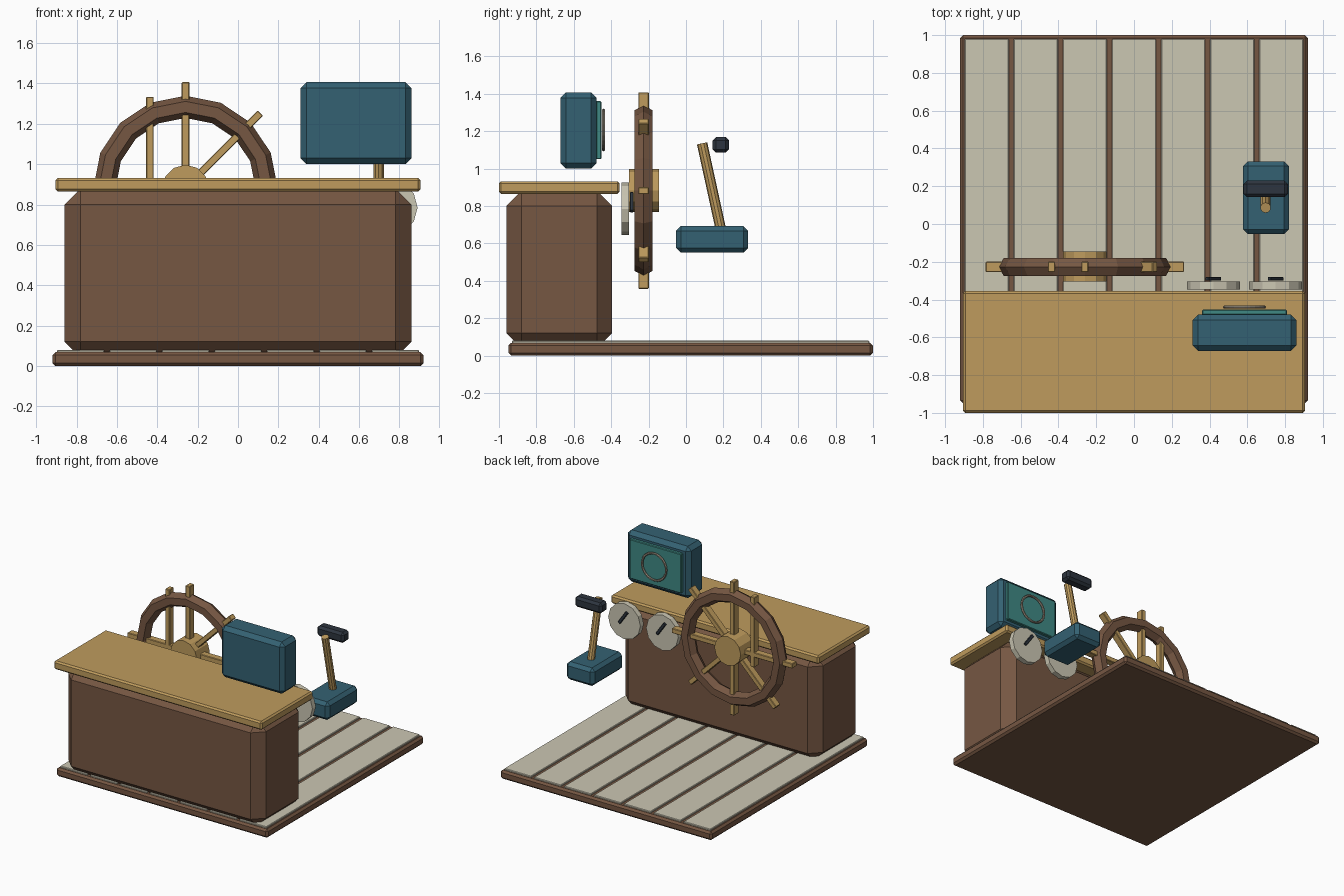
import bpy
from math import radians, sin, cos, pi

if "Cube" in bpy.data.objects:
    bpy.data.objects.remove(bpy.data.objects["Cube"])


def material(name, rgb):
    m = bpy.data.materials.new(name)
    m.diffuse_color = (*rgb, 1)
    m.use_nodes = True
    m.node_tree.nodes["Principled BSDF"].inputs["Base Color"].default_value = m.diffuse_color
    return m


WOOD = material("dark_wood", (0.18, 0.095, 0.055))
TAN = material("tan_wood", (0.52, 0.33, 0.11))
DECK = material("pale_deck", (0.60, 0.57, 0.45))
BLUE = material("blue_casing", (0.034, 0.12, 0.17))
GLASS = material("screen_teal", (0.05, 0.25, 0.23))
DARK = material("dark_grip", (0.027, 0.036, 0.05))
METAL = material("metal", (0.32, 0.28, 0.22))


def finish(name, mat):
    o = bpy.context.object
    o.name = name
    o.data.materials.append(mat)
    return o


def box(name, mat, x, y, z, bevel=0.0):
    """Chamfered box from its (min, max) ranges."""
    loc = [(r[0] + r[1]) / 2 for r in (x, y, z)]
    bar = block(name, mat, loc, [r[1] - r[0] for r in (x, y, z)], bevel)
    return bar


def block(name, mat, loc, size, bevel=0.0, rot_y=0.0):
    bpy.ops.mesh.primitive_cube_add(size=1, location=loc)
    o = finish(name, mat)
    for v in o.data.vertices:
        v.co = [c * s for c, s in zip(v.co, size)]
    o.rotation_euler.y = rot_y
    if bevel:
        b = o.modifiers.new("chamfer", "BEVEL")
        b.width = bevel
        b.segments = 1
    return o


def cylinder(name, mat, loc, radius, depth, rot_x, sides=12):
    bpy.ops.mesh.primitive_cylinder_add(vertices=sides, radius=radius, depth=depth,
                                        location=loc, rotation=(rot_x, 0, 0))
    return finish(name, mat)


def ring(name, mat, loc, major, minor, n, m):
    bpy.ops.mesh.primitive_torus_add(location=loc, rotation=(pi / 2, 0, 0), major_radius=major,
                                     minor_radius=minor, major_segments=n, minor_segments=m)
    return finish(name, mat)


# Floor: base slab and seven planks
box("floor_base", WOOD, (-0.92, 0.92), (-0.95, 1.0), (0, 0.068), 0.015)
for i in range(7):
    x = (i - 3) * 0.26
    box(f"deck_plank_{i + 1}", DECK, (x - 0.117, x + 0.117), (-0.93, 0.98), (0.05, 0.08), 0.004)

# Console cabinet and counter
box("console_cabinet", WOOD, (-0.86, 0.86), (-0.96, -0.395), (0.04, 0.88), 0.08)
box("counter_top", TAN, (-0.905, 0.905), (-1.0, -0.355), (0.865, 0.932), 0.012)

# Steering wheel: rim, hub and eight spokes (one stands upright beside the hub)
WX, WY, WZ = -0.26, -0.227, 0.882
ring("wheel_rim", WOOD, (WX, WY, WZ), 0.402, 0.055, 16, 6)
cylinder("wheel_hub", TAN, (WX, WY + 0.002, WZ), 0.115, 0.16, pi / 2)
for i in range(8):
    a = i * pi / 4
    loc = (WX + 0.25 * sin(a), WY, WZ + 0.25 * cos(a))
    block(f"wheel_spoke_{i + 1}", TAN, loc, (0.038, 0.056, 0.55), 0.004, 0 if i == 7 else a)

# Display with screen and scope ring
box("display_case", BLUE, (0.31, 0.86), (-0.672, -0.478), (1.0, 1.407), 0.03)
box("display_screen", GLASS, (0.36, 0.81), (-0.482, -0.453), (1.05, 1.36), 0.005)
ring("scope_ring", METAL, (0.585, -0.44, 1.206), 0.105, 0.009, 24, 6)

# Gauges with needles
for i, x in enumerate((0.42, 0.75)):
    cylinder(f"gauge_dial_{i + 1}", DECK, (x, -0.325, 0.785), 0.14, 0.042, pi / 2)
    block(f"gauge_needle_{i + 1}", DARK, (x, -0.29, 0.82), (0.022, 0.018, 0.12), 0.003, radians(-35))

# Throttle lever
box("throttle_box", BLUE, (0.578, 0.82), (-0.053, 0.332), (0.55, 0.692), 0.025)
cylinder("throttle_stalk", TAN, (0.697, 0.135, 0.91), 0.028, 0.46, radians(12.3), 10)
box("throttle_grip", DARK, (0.58, 0.815), (0.142, 0.23), (1.085, 1.168), 0.018)
